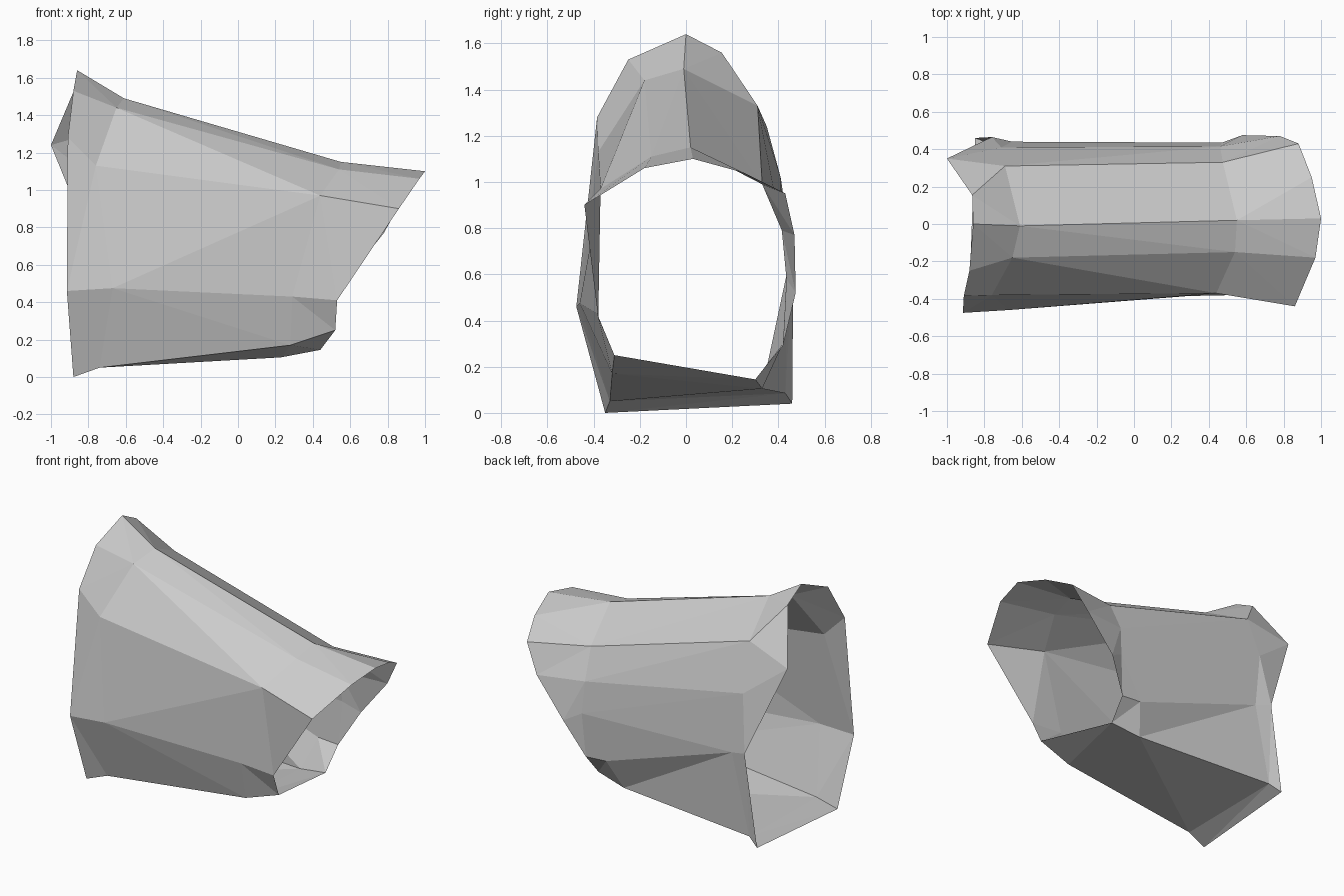
import bpy, bmesh

# Cross-sections of the open sleeve, each running from the bottom front edge,
# up the front, over the top and down the back
left_rim = [(-.88, -.35, 0), (-.915, -.475, .46), (-.91, -.385, 1.28), (-.88, -.25, 1.53),
            (-.86, 0, 1.64), (-.865, .155, 1.56), (-1, .35, 1.24), (-.76, .465, .65), (-.85, .46, .04)]
left_neck = [(-.74, -.33, .05), (-.67, -.46, .475), (-.76, -.38, 1.13), (-.65, -.18, 1.44),
             (-.61, -.01, 1.49), (-.69, .31, 1.33), (-.71, .41, 1.02), (-.65, .44, .62), (-.77, .43, .085)]
right_neck = [(.28, -.32, .17), (.29, -.385, .43), (.44, -.37, .97), (.54, -.15, 1.11), (.55, .02, 1.15),
              (.475, .33, .99), (.46, .415, .79), (.47, .435, .58), (.3, .42, .3), (.23, .33, .105)]
right_rim = [(.52, -.31, .25), (.53, -.38, .41), (.86, -.44, .9), (.97, -.18, 1.06), (1, .03, 1.1),
             (.95, .25, 1.04), (.88, .43, .95), (.78, .47, .77), (.58, .475, .52), (.45, .42, .29), (.44, .3, .145)]

# Which point of a coarser section meets each of the eleven strips
strips = {9: [0, 1, 2, 3, 4, 4, 5, 5, 6, 7, 8],
          10: [0, 1, 2, 3, 4, 4, 5, 6, 7, 8, 9],
          11: list(range(11))}


def loft(name, sections):
    bm = bmesh.new()
    rings = []
    for pts in sections:
        verts = [bm.verts.new(p) for p in pts]
        rings.append([verts[i] for i in strips[len(pts)]])
    for r, s in zip(rings, rings[1:]):
        for j in range(11):
            k = (j + 1) % 11
            corners = list(dict.fromkeys((r[j], s[j], s[k], r[k])))
            if len(corners) > 2:
                bm.faces.new(corners)
    bmesh.ops.triangulate(bm, faces=bm.faces[:], quad_method='SHORT_EDGE')
    mesh = bpy.data.meshes.new(name)
    bm.to_mesh(mesh)
    bm.free()
    obj = bpy.data.objects.new(name, mesh)
    bpy.context.collection.objects.link(obj)
    return obj


# Rim A uses a different spread: its crown has one extra point, its back one fewer
crown_first = strips[9]
flared_sleeve = loft("flared_sleeve", [left_rim, left_neck, right_neck, right_rim])
